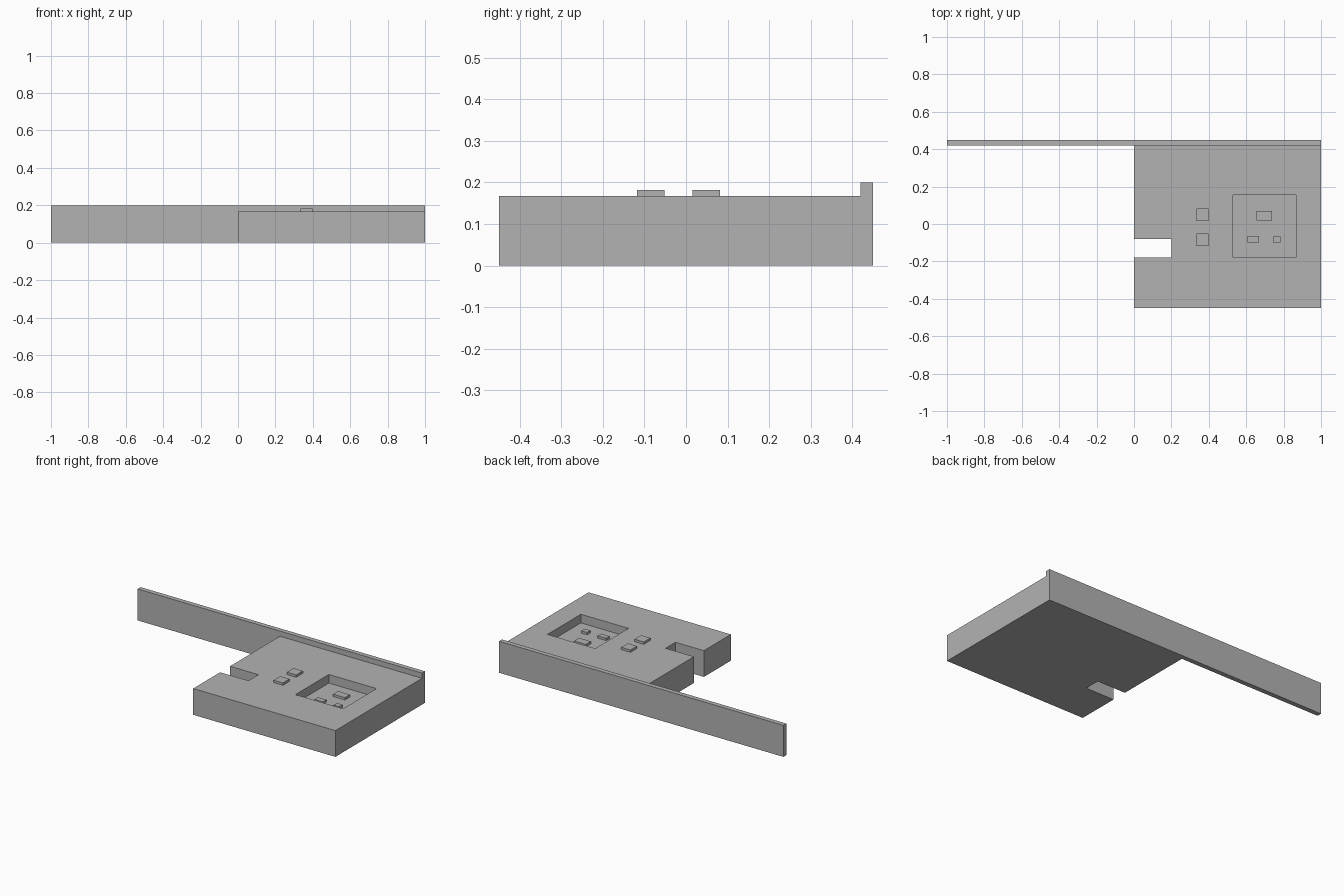
import bpy
import bmesh

if "Cube" in bpy.data.objects:
    bpy.data.objects.remove(bpy.data.objects["Cube"], do_unlink=True)

# Single plain grey
grey = bpy.data.materials.new("grey")
grey.use_nodes = True
colour = (0.45, 0.45, 0.45, 1)
grey.diffuse_color = colour
grey.node_tree.nodes["Principled BSDF"].inputs["Base Color"].default_value = colour


def prism(name, outline, bottom, top):
    """Extrude a flat outline between two heights."""
    bm = bmesh.new()
    base = bm.faces.new([bm.verts.new((x, y, bottom)) for x, y in outline])
    result = bmesh.ops.extrude_face_region(bm, geom=[base], use_keep_orig=True)
    raised = [v for v in result["geom"] if isinstance(v, bmesh.types.BMVert)]
    bmesh.ops.translate(bm, verts=raised, vec=(0, 0, top - bottom))
    bmesh.ops.recalc_face_normals(bm, faces=bm.faces)
    mesh = bpy.data.meshes.new(name)
    bm.to_mesh(mesh)
    bm.free()
    mesh.materials.append(grey)
    obj = bpy.data.objects.new(name, mesh)
    bpy.context.collection.objects.link(obj)
    return obj


def box(name, x0, x1, y0, y1, bottom, top):
    return prism(name, [(x0, y0), (x1, y0), (x1, y1), (x0, y1)], bottom, top)


DECK = 0.167      # top of the slab
FLOOR = 0.112     # floor of the pocket
PAD = 0.015       # height of the small pads
WALL = 0.42       # front face of the back wall

# Slab with a slot cut into its right edge
slab = prism("slab", [(0, -0.45), (1, -0.45), (1, WALL), (0, WALL),
                      (0, -0.08), (0.2, -0.08), (0.2, -0.18), (0, -0.18)], 0, DECK)

# Square pocket sunk into the slab
cutter = box("pocket_cutter", 0.53, 0.865, -0.18, 0.155, FLOOR, 0.3)
cutter.hide_render = True
cut = slab.modifiers.new("pocket", "BOOLEAN")
cut.operation = "DIFFERENCE"
cut.solver = "EXACT"
cut.object = cutter
bpy.context.view_layer.objects.active = slab
bpy.ops.object.modifier_apply(modifier=cut.name)
bpy.data.objects.remove(cutter, do_unlink=True)

# Long wall along the back
box("back_wall", -1, 1, WALL, 0.45, 0, 0.2)

# Pads on the deck
for name, y in (("front_deck_pad", -0.118), ("back_deck_pad", 0.016)):
    box(name, 0.333, 0.398, y, y + 0.066, DECK, DECK + PAD)

# Pads on the pocket floor
for name, x0, x1, y0, y1 in (("large_pocket_pad", 0.655, 0.738, 0.02, 0.07),
                             ("medium_pocket_pad", 0.607, 0.667, -0.1, -0.065),
                             ("small_pocket_pad", 0.743, 0.783, -0.1, -0.067)):
    box(name, x0, x1, y0, y1, FLOOR, FLOOR + PAD)
